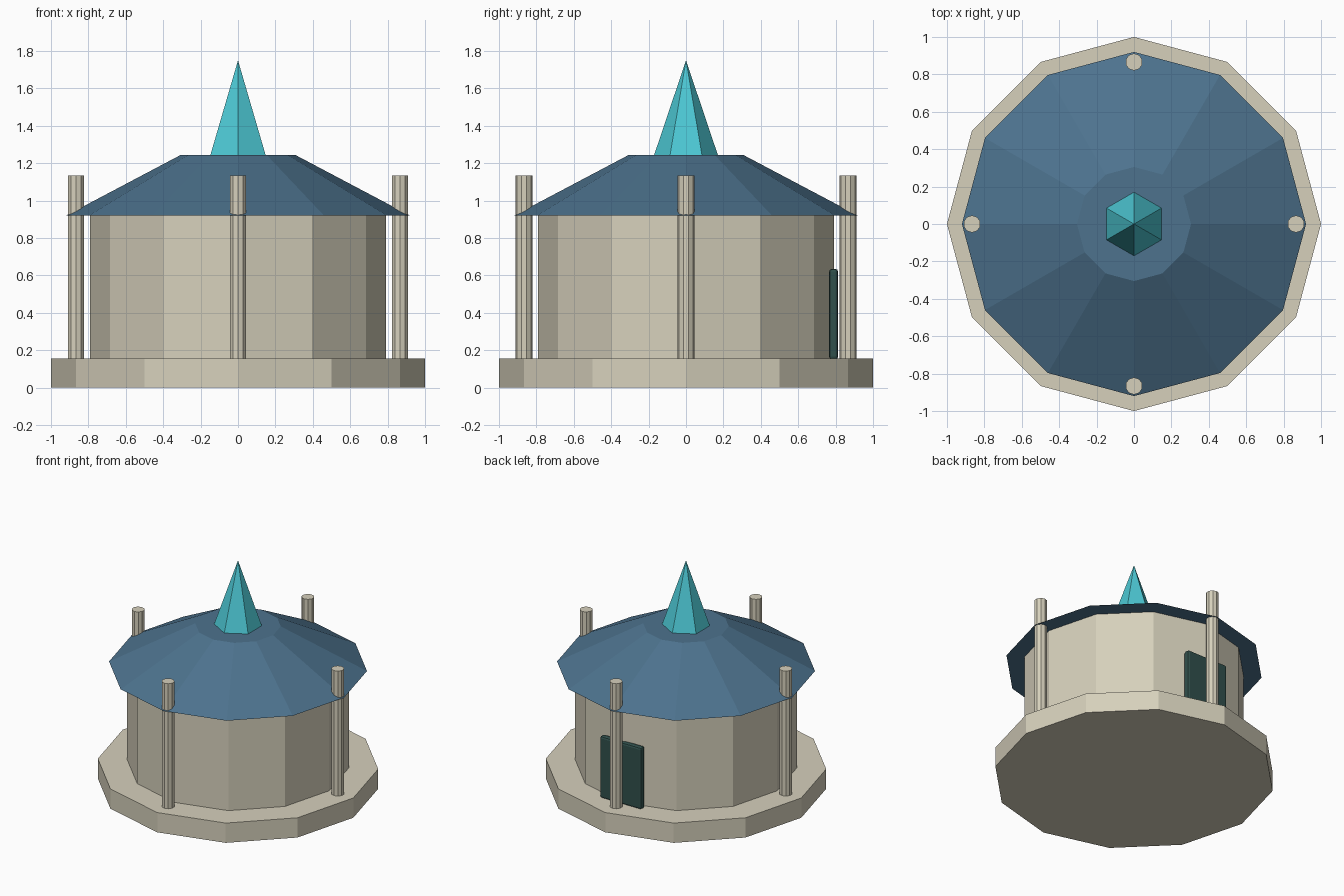
import bpy, bmesh
from math import radians, cos, sin
from mathutils import Matrix, Vector

default = bpy.data.objects.get("Cube")
if default:
    bpy.data.objects.remove(default, do_unlink=True)


def material(name, rgb):
    mat = bpy.data.materials.new(name)
    mat.use_nodes = True
    mat.diffuse_color = (*rgb, 1)
    mat.node_tree.nodes["Principled BSDF"].inputs["Base Color"].default_value = (*rgb, 1)
    return mat


STONE = material("pale_stone", (0.67, 0.63, 0.50))
ROOF = material("slate_blue", (0.074, 0.17, 0.27))
SPIRE = material("turquoise", (0.074, 0.58, 0.66))
DOOR = material("dark_green", (0.03, 0.08, 0.072))


def finish(name, bm, mat):
    mesh = bpy.data.meshes.new(name)
    bm.to_mesh(mesh)
    bm.free()
    mesh.materials.append(mat)
    obj = bpy.data.objects.new(name, mesh)
    bpy.context.collection.objects.link(obj)
    return obj


def frustum(name, sides, r_low, r_high, z_low, z_high, mat, x=0, y=0):
    """Closed flat-sided cylinder or cone with a corner pointing along +y."""
    bm = bmesh.new()
    place = Matrix.Translation((x, y, (z_low + z_high) / 2))
    bmesh.ops.create_cone(bm, cap_ends=True, segments=sides, radius1=r_low,
                          radius2=r_high, depth=z_high - z_low, matrix=place)
    bmesh.ops.remove_doubles(bm, verts=bm.verts, dist=1e-5)
    return finish(name, bm, mat)


# Twelve-sided building
BASE_TOP, EAVES, ROOF_TOP = 0.155, 0.92, 1.245
frustum("base", 12, 1.0, 1.0, 0, BASE_TOP, STONE)
frustum("wall", 12, 0.79, 0.79, BASE_TOP, EAVES, STONE)
frustum("roof", 12, 0.92, 0.305, EAVES, ROOF_TOP, ROOF)
frustum("spire", 6, 0.17, 0, ROOF_TOP, 1.75, SPIRE)

# Four columns that rise through the eaves
for side, angle in (("left", 0), ("back", 90), ("right", 180), ("front", 270)):
    a = radians(angle)
    frustum("column_" + side, 10, 0.046, 0.046, BASE_TOP, 1.135, STONE,
            0.866 * cos(a), 0.866 * sin(a))

# Door slab at the back, with softened edges
bm = bmesh.new()
bmesh.ops.create_cube(bm, size=1, matrix=Matrix.Translation((0, 0.789, 0.393))
                      @ Matrix.Diagonal(Vector((0.36, 0.048, 0.484, 1))))
door = finish("door", bm, DOOR)
bevel = door.modifiers.new("soft_edges", "BEVEL")
bevel.width = 0.015
bevel.segments = 2
